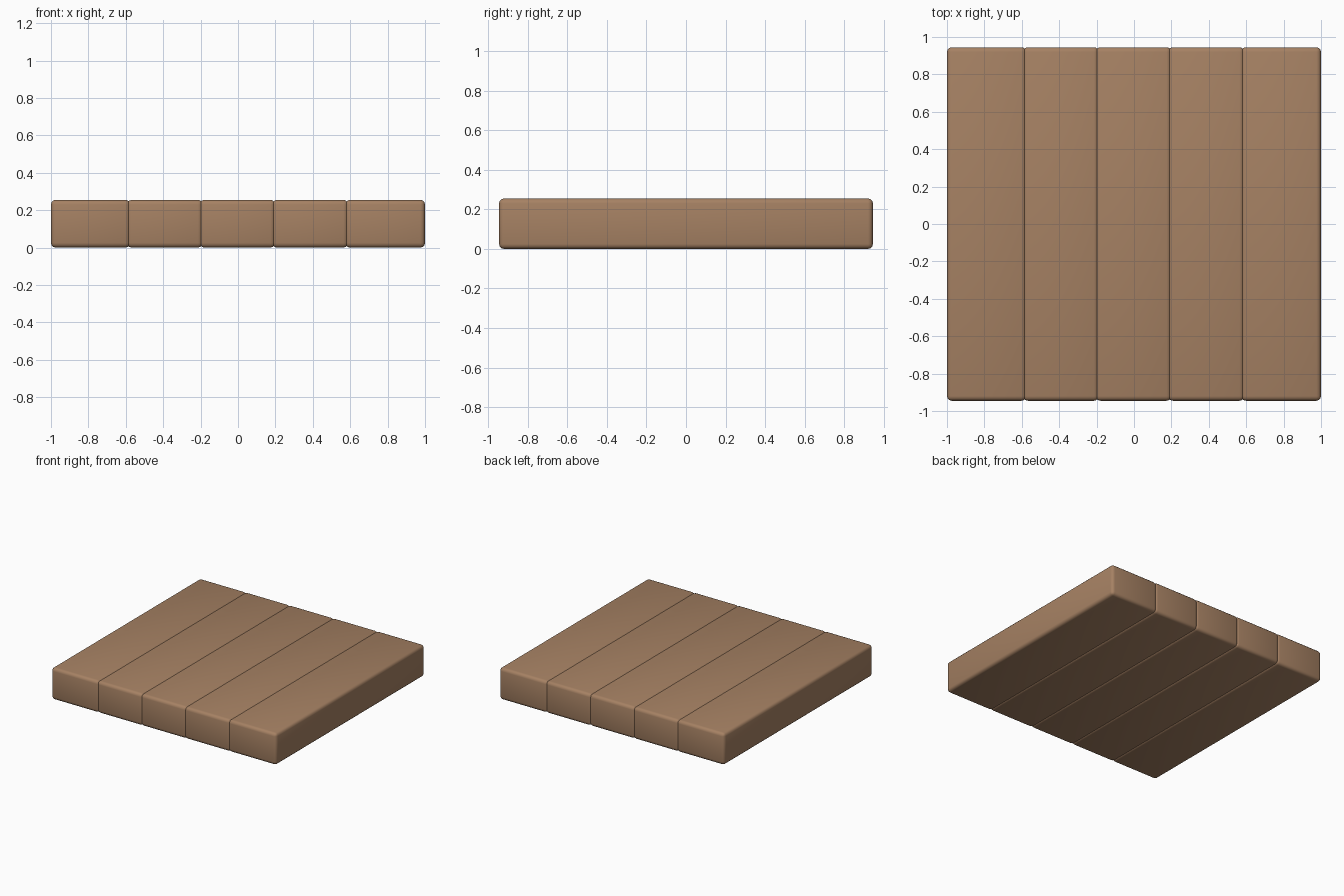
import bpy, bmesh

if "Cube" in bpy.data.objects:
    bpy.data.objects.remove(bpy.data.objects["Cube"])

wood = bpy.data.materials.new("warm brown wood")
wood.diffuse_color = (0.38, 0.22, 0.125, 1)
wood.use_nodes = True
wood.node_tree.nodes["Principled BSDF"].inputs["Base Color"].default_value = wood.diffuse_color

HALF_Y, HEIGHT, BEVEL, OVERLAP = 0.945, 0.255, 0.025, 0.008
seams = [-1.0, -0.585, -0.197, 0.191, 0.581, 1.0]


def plank(name, x0, x1):
    # rounded board running front to back
    bm = bmesh.new()
    bmesh.ops.create_cube(bm, size=1)
    for v in bm.verts:
        v.co.x = x0 if v.co.x < 0 else x1
        v.co.y *= 2 * HALF_Y
        v.co.z = (v.co.z + 0.5) * HEIGHT
    bmesh.ops.bevel(bm, geom=bm.edges[:], offset=BEVEL, segments=3,
                    profile=0.5, affect='EDGES')
    for f in bm.faces:
        f.smooth = True
    me = bpy.data.meshes.new(name)
    bm.to_mesh(me)
    bm.free()
    me.materials.append(wood)
    ob = bpy.data.objects.new(name, me)
    bpy.context.collection.objects.link(ob)


# five planks side by side, slightly overlapping so only shallow grooves show
for i in range(5):
    x0 = seams[i] - (OVERLAP if i > 0 else 0)
    x1 = seams[i + 1] + (OVERLAP if i < 4 else 0)
    plank(f"plank_{i + 1}", x0, x1)
